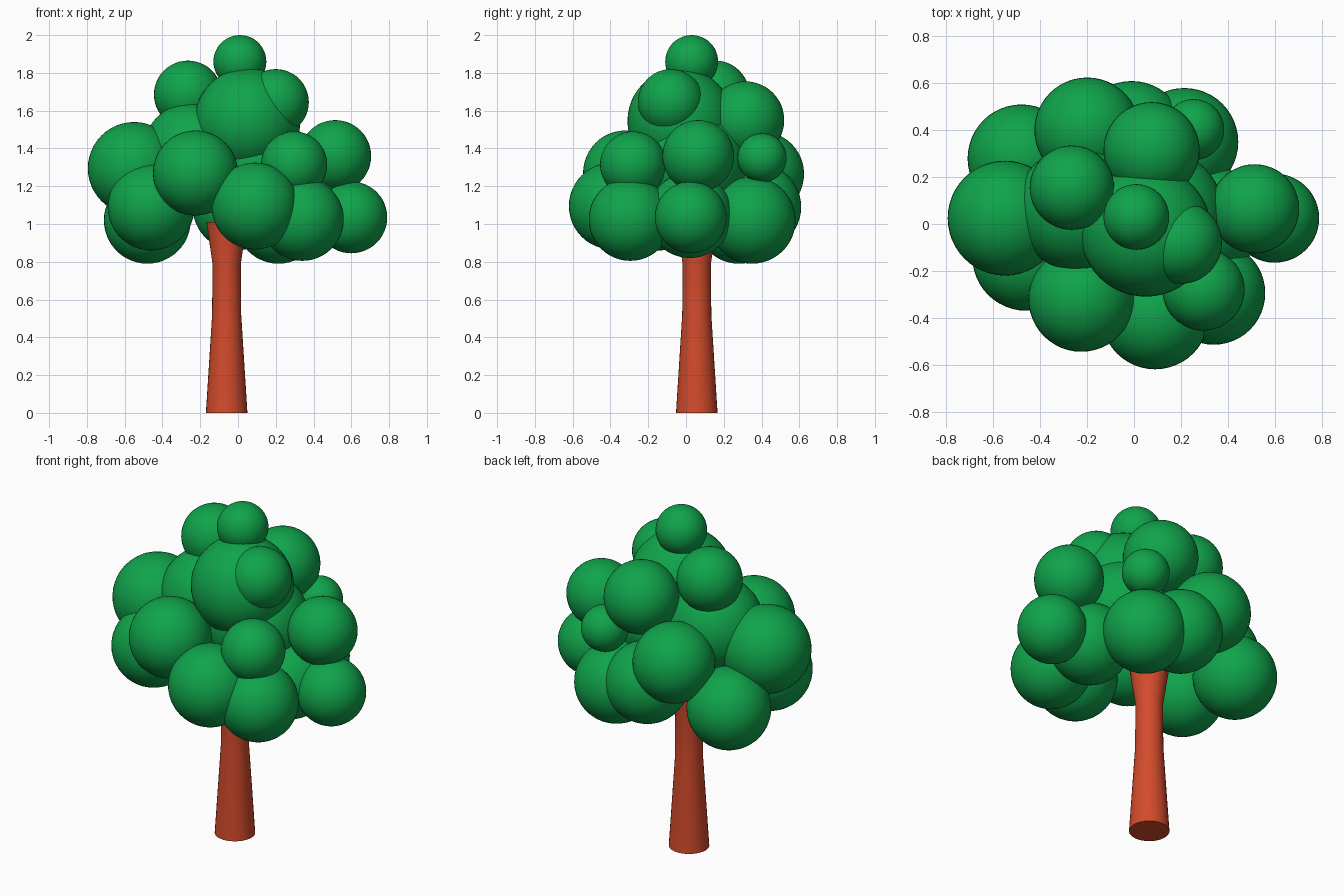
import bpy, bmesh, math

if "Cube" in bpy.data.objects:
    bpy.data.objects.remove(bpy.data.objects["Cube"])


def material(name, color):
    m = bpy.data.materials.new(name)
    m.diffuse_color = color
    m.use_nodes = True
    m.node_tree.nodes["Principled BSDF"].inputs["Base Color"].default_value = m.diffuse_color
    return m


bark = material("bark", (0.65, 0.07, 0.025, 1))
leaf = material("leaf", (0.005, 0.37, 0.07, 1))


def finish(bm, name, mat):
    mesh = bpy.data.meshes.new(name)
    bm.to_mesh(mesh)
    bm.free()
    mesh.materials.append(mat)
    obj = bpy.data.objects.new(name, mesh)
    bpy.context.collection.objects.link(obj)
    return obj


# Trunk: stacked rings from a radius profile, flared at both ends
SIDES = 32
bm = bmesh.new()
rings = []
for r, z in [(0.11, 0), (0.077, 0.52), (0.075, 0.79), (0.107, 1.01)]:
    rings.append([bm.verts.new((r * math.cos(a), r * math.sin(a), z))
                  for a in (2 * math.pi * i / SIDES for i in range(SIDES))])
for lo, hi in zip(rings, rings[1:]):
    for i in range(SIDES):
        j = (i + 1) % SIDES
        bm.faces.new((lo[i], lo[j], hi[j], hi[i])).smooth = True
bm.faces.new(rings[0][::-1])
bm.faces.new(rings[-1])
for ring in (rings[0], rings[-1]):
    for i in range(SIDES):
        bm.edges.get((ring[i], ring[(i + 1) % SIDES])).smooth = False
trunk = finish(bm, "trunk", bark)
trunk.location = (-0.06, 0.057, 0)

# Foliage: overlapping smooth balls as x, y, z, radius
BALLS = [
    # crown
    (0.01, 0.03, 1.86, 0.14), (-0.265, 0.155, 1.685, 0.18),
    (0.05, -0.03, 1.545, 0.28), (0.20, -0.08, 1.645, 0.175),
    (0.075, 0.315, 1.55, 0.205),
    # core
    (-0.24, 0.065, 1.38, 0.265), (0.105, 0.04, 1.32, 0.28),
    # left side
    (-0.55, 0.025, 1.295, 0.245), (-0.46, -0.14, 1.09, 0.23),
    (-0.48, 0.28, 1.02, 0.23),
    # front
    (-0.225, -0.32, 1.27, 0.225), (0.09, -0.39, 1.095, 0.23),
    (0.34, -0.295, 1.025, 0.22), (0.297, -0.28, 1.315, 0.175),
    # right side
    (0.515, 0.065, 1.36, 0.19), (0.60, 0.025, 1.035, 0.19),
    (0.33, 0.02, 1.045, 0.225),
    # back
    (0.215, 0.35, 1.02, 0.23), (0.255, 0.403, 1.35, 0.13),
    (-0.20, 0.40, 1.265, 0.225), (-0.01, 0.38, 1.09, 0.23),
]
for n, (x, y, z, r) in enumerate(BALLS, 1):
    bm = bmesh.new()
    bmesh.ops.create_uvsphere(bm, u_segments=48, v_segments=24, radius=r)
    for f in bm.faces:
        f.smooth = True
    finish(bm, f"foliage_{n:02d}", leaf).location = (x, y, z)
